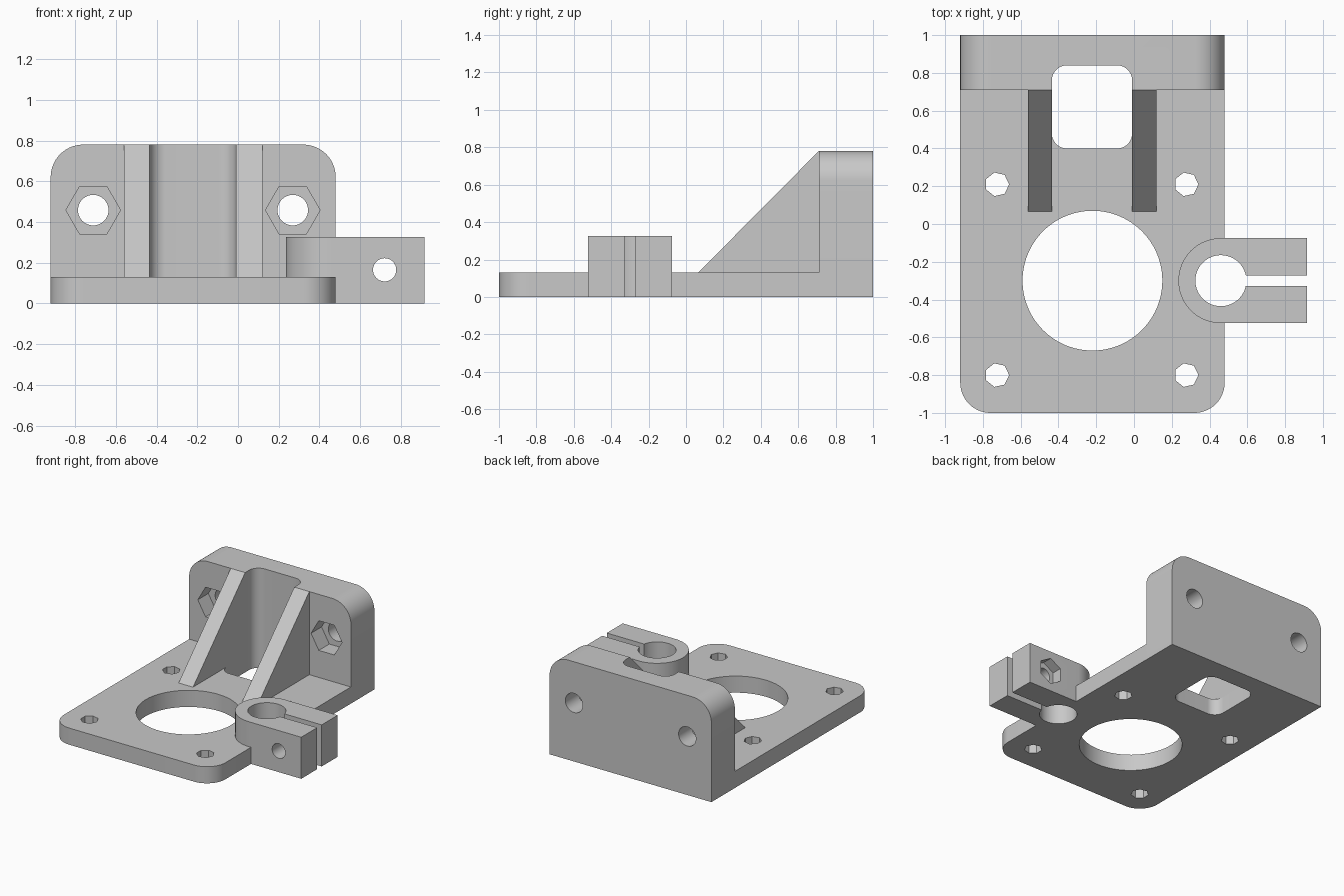
import bpy, bmesh
from math import sin, cos, pi, radians

if "Cube" in bpy.data.objects:
    bpy.data.objects.remove(bpy.data.objects["Cube"])

grey = bpy.data.materials.new("plain_grey")
grey.use_nodes = True
grey.diffuse_color = (0.58, 0.58, 0.58, 1)
grey.node_tree.nodes["Principled BSDF"].inputs["Base Color"].default_value = grey.diffuse_color

PLATE_TOP = 0.13
WALL_FRONT = 0.71
WALL_TOP = 0.78
LEFT, RIGHT = -0.92, 0.48
CLAMP = (0.46, -0.3)


def arc(centre, radius, start, end, steps):
    """Points along an arc, angles in degrees."""
    angles = [radians(start + (end - start) * i / steps) for i in range(steps + 1)]
    return [(centre[0] + radius * cos(a), centre[1] + radius * sin(a)) for a in angles]


def ring(centre, radius, sides=64, turn=0):
    """Regular polygon or circle."""
    return arc(centre, radius, turn, turn + 360, sides)[:-1]


def rounded(u0, v0, u1, v1, low=0, high=0):
    """Rectangle with separate radii for its low and high corners."""
    points = []
    corners = [(u0, v0, 1, 1, low), (u1, v0, -1, 1, low),
               (u1, v1, -1, -1, high), (u0, v1, 1, -1, high)]
    for i, (u, v, su, sv, r) in enumerate(corners):
        start = 180 + 90 * i
        if r:
            points += arc((u + su * r, v + sv * r), r, start, start + 90, 14)
        else:
            points.append((u, v))
    return points


def prism(name, outline, axis, lo, hi):
    """Extrude a flat outline along an axis."""
    place = {"x": lambda u, v, w: (w, u, v),
             "y": lambda u, v, w: (u, w, v),
             "z": lambda u, v, w: (u, v, w)}[axis]
    bm = bmesh.new()
    bottom = [bm.verts.new(place(u, v, lo)) for u, v in outline]
    top = [bm.verts.new(place(u, v, hi)) for u, v in outline]
    bm.faces.new(bottom)
    bm.faces.new(top)
    for i in range(len(outline)):
        j = (i + 1) % len(outline)
        bm.faces.new((bottom[i], bottom[j], top[j], top[i]))
    bmesh.ops.recalc_face_normals(bm, faces=bm.faces)
    mesh = bpy.data.meshes.new(name)
    bm.to_mesh(mesh)
    bm.free()
    mesh.materials.append(grey)
    obj = bpy.data.objects.new(name, mesh)
    bpy.context.collection.objects.link(obj)
    return obj


def finish(obj, cutters=()):
    """Cut the part, then shade its curved faces smooth."""
    bpy.ops.object.select_all(action="DESELECT")
    bpy.context.view_layer.objects.active = obj
    obj.select_set(True)
    for cutter in cutters:
        cutter.hide_render = True
        mod = obj.modifiers.new("cut", "BOOLEAN")
        mod.operation = "DIFFERENCE"
        mod.solver = "EXACT"
        mod.object = cutter
        bpy.ops.object.modifier_apply(modifier=mod.name)
        bpy.data.objects.remove(cutter)
    bpy.ops.object.shade_smooth_by_angle(angle=radians(25))


def belt_opening():
    return prism("opening_cutter", rounded(-0.435, 0.4, -0.01, 0.84, 0.08, 0.08), "z", -0.1, 1)


# Clamp outline: round end inside the plate, straight arms to the side
clamp_outline = arc(CLAMP, 0.225, 90, 270, 40) + [(0.915, -0.525), (0.915, -0.075)]

# Base plate with motor bore, screw holes and belt opening
plate = prism("base_plate", rounded(LEFT, -1, RIGHT, WALL_FRONT, low=0.16), "z", 0, PLATE_TOP)
cuts = [prism("bore_cutter", ring((-0.22, -0.3), 0.37, 96), "z", -0.1, 0.3),
        belt_opening(),
        prism("clamp_seat_cutter", clamp_outline, "z", -0.1, 0.5)]
for x in (-0.725, 0.277):
    for y in (-0.8, 0.21):
        cuts.append(prism("screw_cutter", ring((x, y), 0.064, 7), "z", -0.1, 0.3))
finish(plate, cuts)

# Upright wall with bolt holes and hexagonal nut pockets
wall = prism("mounting_wall", rounded(LEFT, 0, RIGHT, WALL_TOP, high=0.16), "y", WALL_FRONT, 1)
cuts = [belt_opening()]
for x in (-0.711, 0.269):
    cuts.append(prism("bolt_cutter", ring((x, 0.458), 0.075, 40), "y", 0.6, 1.1))
    cuts.append(prism("nut_cutter", ring((x, 0.458), 0.134, 6), "y", 0.6, WALL_FRONT + 0.13))
finish(wall, cuts)

# Sloping ribs on both sides of the opening
slope = [(0.065, PLATE_TOP), (WALL_FRONT, PLATE_TOP), (WALL_FRONT, WALL_TOP)]
for name, x0, x1 in (("right_rib", -0.56, -0.435), ("left_rib", -0.01, 0.12)):
    finish(prism(name, slope, "x", x0, x1))

# Split rod clamp with pinch bolt and nut pocket
clamp = prism("rod_clamp", clamp_outline, "z", 0, 0.325)
bolt = (0.72, 0.165)
finish(clamp, [
    prism("rod_cutter", ring(CLAMP, 0.135), "z", -0.1, 0.5),
    prism("split_cutter", rounded(CLAMP[0], -0.328, 1.1, -0.272), "z", -0.1, 0.5),
    prism("pinch_bolt_cutter", ring(bolt, 0.057, 32), "y", -0.7, 0.1),
    prism("pinch_nut_cutter", ring(bolt, 0.104, 6, 30), "y", -0.155, 0.1)])
